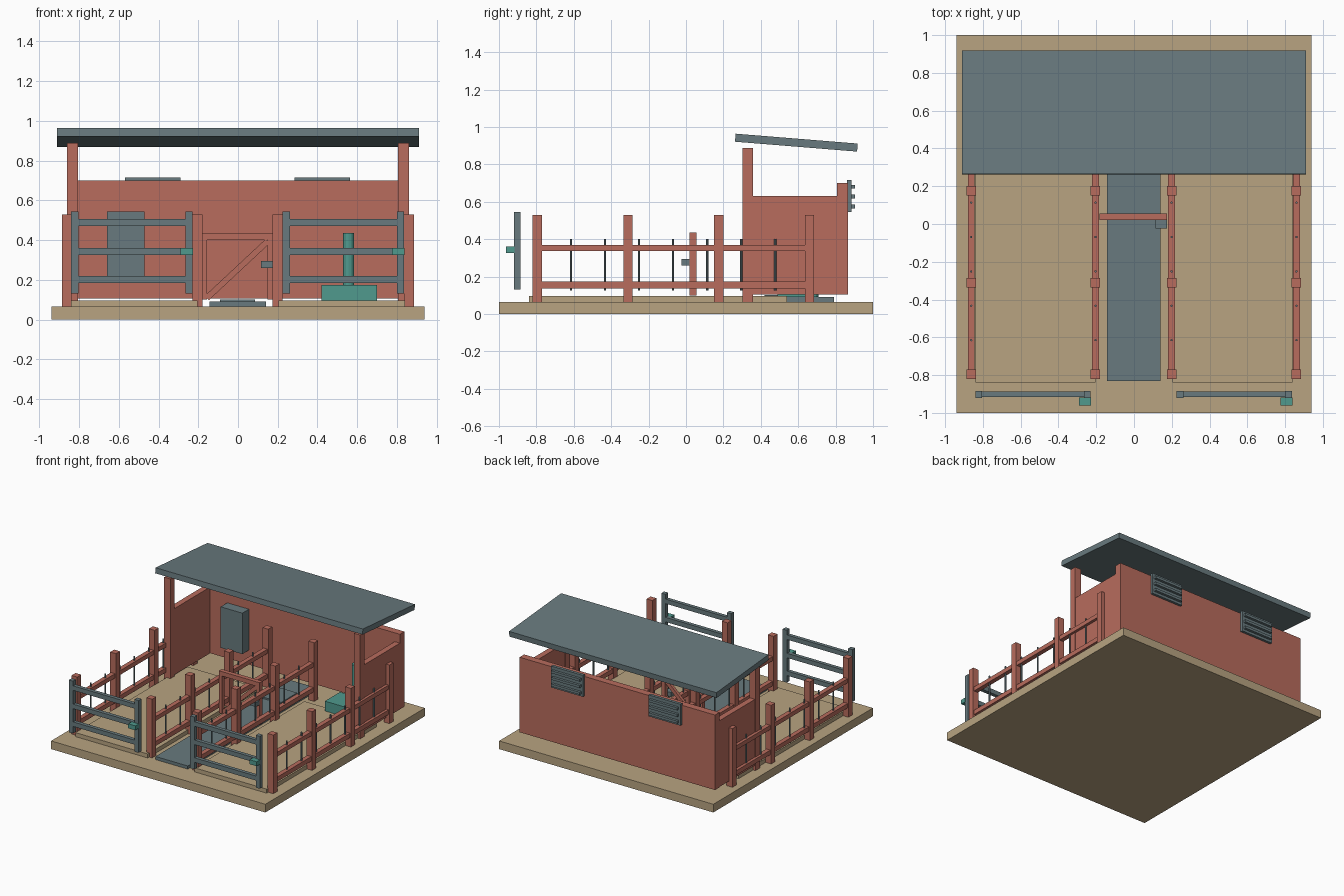
import bpy, math

if "Cube" in bpy.data.objects:
    bpy.data.objects.remove(bpy.data.objects["Cube"])


def material(name, rgb):
    m = bpy.data.materials.new(name)
    m.diffuse_color = (*rgb, 1)
    m.use_nodes = True
    m.node_tree.nodes["Principled BSDF"].inputs["Base Color"].default_value = m.diffuse_color
    return m


RED = material("red_paint", (0.48, 0.15, 0.11))
TAN = material("tan_floor", (0.48, 0.37, 0.22))
GREY = material("grey_metal", (0.14, 0.195, 0.21))
TEAL = material("teal_fitting", (0.08, 0.32, 0.27))


def box(name, x, y, z, mat, rot=(0, 0, 0)):
    """Box from (min, max) ranges, optionally turned about its centre."""
    mid = [(a + b) / 2 for a, b in (x, y, z)]
    bpy.ops.mesh.primitive_cube_add(size=1, location=mid, rotation=rot)
    o = bpy.context.object
    o.name = name
    o.scale = [b - a for a, b in (x, y, z)]
    o.data.materials.append(mat)
    return o


def rod(name, x, y, z, r, sides, mat):
    bpy.ops.mesh.primitive_cylinder_add(
        vertices=sides, radius=r, depth=z[1] - z[0], location=(x, y, sum(z) / 2))
    o = bpy.context.object
    o.name = name
    o.data.materials.append(mat)
    bpy.ops.object.shade_smooth_by_angle()


def around(c, w):
    return (c - w / 2, c + w / 2)


# Ground slab, walkway and drain
box("base", (-0.94, 0.94), (-1, 1), (0, 0.065), TAN)
box("walkway", (-0.143, 0.14), (-0.83, 0.79), (0.06, 0.09), GREY)
box("drain_grate", (-0.09, 0.085), (0.42, 0.62), (0.085, 0.102), GREY)

# Pen floors
for s in (-1, 1):
    box("pen_floor", around(s * 0.522, 0.635), (-0.84, 0.54), (0.06, 0.097), TAN)

# Four fence lines: posts, rails, thin bars
for x in (-0.862, -0.204, 0.199, 0.86):
    for i in range(4):
        box("fence_post", around(x, 0.05), around(-0.795 + i * 0.485, 0.05), (0.06, 0.53), RED)
    for z in ((0.137, 0.173), (0.336, 0.37)):
        box("fence_rail", around(x, 0.036), (-0.79, 0.655), z, RED)
    for i in range(7):
        rod("fence_bar", x, -0.615 + i * 0.182, (0.125, 0.4), 0.006, 8, GREY)

# Shelter walls and front roof posts
box("back_wall", (-0.86, 0.855), (0.808, 0.865), (0.105, 0.70), RED)
for s in (-1, 1):
    box("side_wall", around(s * 0.833, 0.046), (0.33, 0.82), (0.105, 0.63), RED)
    box("roof_post", around(s * 0.833, 0.054), (0.303, 0.358), (0.06, 0.888), RED)

# Sloping roof
box("roof", (-0.91, 0.91), around(0.59, 0.655), around(0.916, 0.043), GREY,
    (-math.atan2(0.053, 0.655), 0, 0))

# Louvred vents on the back wall
for x in (-0.43, 0.425):
    box("vent_panel", around(x, 0.28), (0.86, 0.884), (0.545, 0.715), GREY)
    for z in (0.575, 0.628, 0.68):
        box("vent_slat", around(x, 0.25), (0.88, 0.904), around(z, 0.02), GREY)

# Front gates with latches
for x0 in (-0.84, 0.225):
    for dx in (0, 0.575):
        box("gate_stile", (x0 + dx, x0 + dx + 0.036), (-0.92, -0.885), (0.13, 0.545), GREY)
    for z in (0.202, 0.343, 0.488):
        box("gate_rail", (x0 + 0.01, x0 + 0.6), (-0.917, -0.888), around(z, 0.036), GREY)
    box("gate_latch", (x0 + 0.55, x0 + 0.613), (-0.962, -0.918), (0.325, 0.36), TEAL)

# Inner walkway gate with diagonal brace
for x in ((-0.182, -0.155), (0.148, 0.176)):
    box("inner_gate_stile", x, (0.02, 0.055), (0.1, 0.435), RED)
box("inner_gate_top", (-0.182, 0.176), (0.02, 0.055), (0.4, 0.435), RED)
box("inner_gate_brace", around(-0.003, 0.42), (0.026, 0.05), around(0.252, 0.03), RED,
    (0, -math.atan2(0.28, 0.30), 0))
box("inner_gate_latch", (0.115, 0.175), (-0.025, 0.022), (0.26, 0.295), GREY)

# Feed cabinet, water trough and stand pipe
box("feed_cabinet", (-0.66, -0.47), (0.725, 0.812), (0.22, 0.545), GREY)
box("water_trough", (0.42, 0.70), (0.49, 0.68), (0.09, 0.175), TEAL)
rod("stand_pipe", 0.557, 0.68, (0.09, 0.435), 0.028, 12, TEAL)
